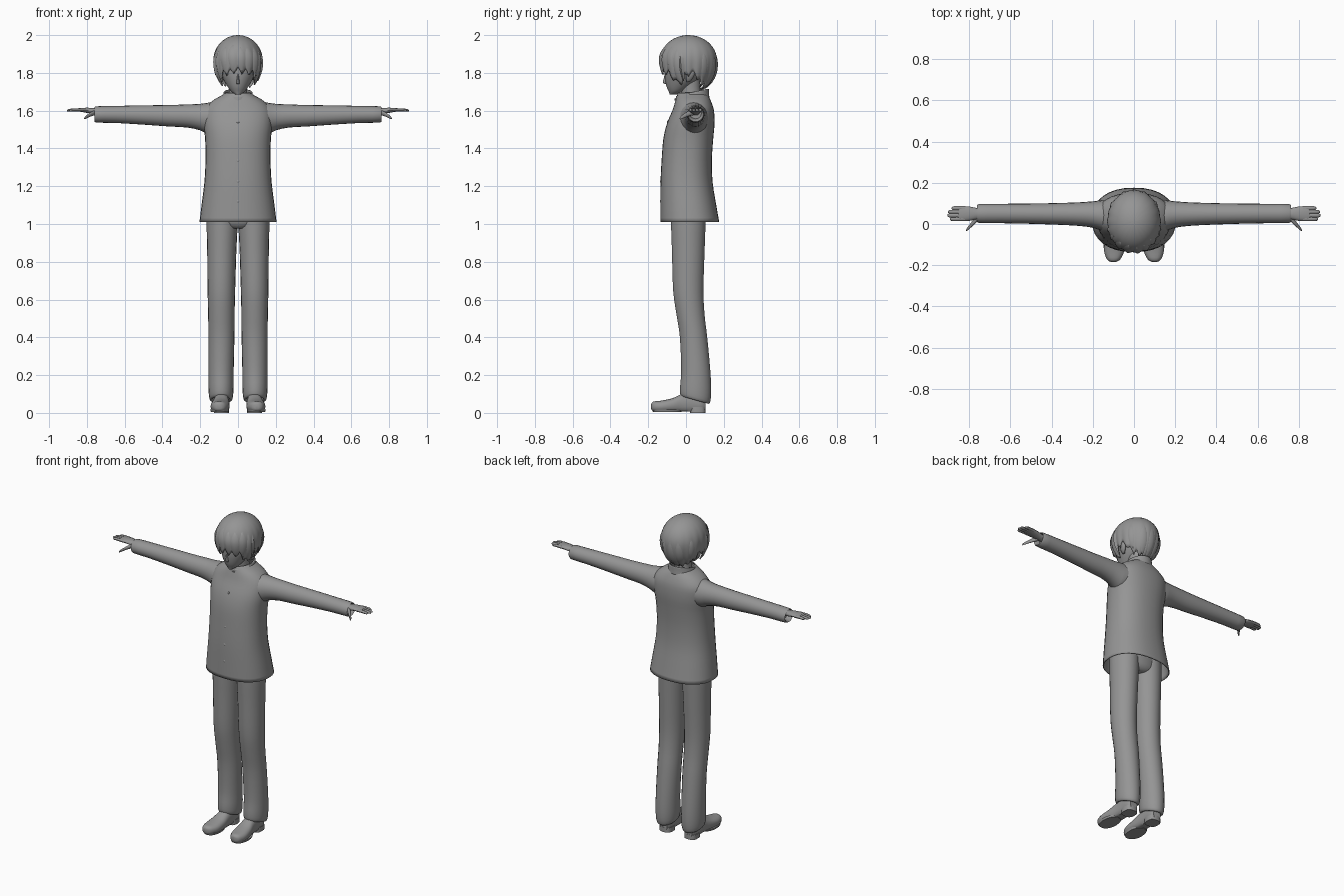
import bpy, bmesh, math
from mathutils import Vector

grey = bpy.data.materials.new("plain grey")
grey.diffuse_color = (0.3, 0.3, 0.3, 1)


def finish(name, bm, angle=50, mirror=False, thick=0):
    bmesh.ops.recalc_face_normals(bm, faces=bm.faces)
    me = bpy.data.meshes.new(name)
    bm.to_mesh(me)
    bm.free()
    ob = bpy.data.objects.new(name, me)
    bpy.context.collection.objects.link(ob)
    me.materials.append(grey)
    bpy.ops.object.select_all(action='DESELECT')
    ob.select_set(True)
    bpy.context.view_layer.objects.active = ob
    bpy.ops.object.shade_smooth_by_angle(angle=math.radians(angle))
    if thick:
        sol = ob.modifiers.new("thickness", 'SOLIDIFY')
        sol.thickness = thick
    if mirror:
        ob.modifiers.new("mirror", 'MIRROR').use_clip = False
    return ob


def smooth_path(rows, steps):
    """Catmull-Rom interpolation through section rows."""
    out = []
    for i in range(len(rows) - 1):
        quad = [rows[max(i - 1, 0)], rows[i], rows[i + 1], rows[min(i + 2, len(rows) - 1)]]
        for s in range(steps):
            t = s / steps
            out.append([0.5 * (2 * b + (c - a) * t + (2 * a - 5 * b + 4 * c - d) * t * t
                               + (3 * b - a - 3 * c + d) * t ** 3) for a, b, c, d in zip(*quad)])
    return out + [list(rows[-1])]


def loft(name, axis, rows, n=20, power=2.0, steps=3, caps=True, warp=None, **kw):
    """Rows are (position on axis, centre 1, centre 2, radius 1, radius 2)."""
    bm = bmesh.new()
    rings = []
    for p, c1, c2, r1, r2 in smooth_path(rows, steps):
        ring = []
        for k in range(n):
            a = 2 * math.pi * k / n
            u = c1 + r1 * math.copysign(abs(math.cos(a)) ** (2 / power), math.cos(a))
            v = c2 + r2 * math.copysign(abs(math.sin(a)) ** (2 / power), math.sin(a))
            co = Vector({'x': (p, u, v), 'y': (u, p, v), 'z': (u, v, p)}[axis])
            ring.append(bm.verts.new(warp(co) if warp else co))
        rings.append(ring)
    for a, b in zip(rings, rings[1:]):
        for k in range(n):
            bm.faces.new((a[k], a[(k + 1) % n], b[(k + 1) % n], b[k]))
    if caps:
        bm.faces.new(rings[0])
        bm.faces.new(rings[-1])
    return finish(name, bm, **kw)


def lerp_table(table, x):
    for (x0, y0), (x1, y1) in zip(table, table[1:]):
        if x <= x1:
            return y0 + (y1 - y0) * (x - x0) / (x1 - x0)
    return table[-1][1]


# Jacket body with an open hem
loft("jacket", 'z', [
    (1.01, 0, .02, .198, .15), (1.10, 0, .012, .187, .142), (1.22, 0, .003, .172, .132),
    (1.34, 0, .004, .166, .127), (1.45, 0, .012, .168, .126), (1.53, 0, .025, .176, .12),
    (1.60, 0, .038, .172, .104), (1.645, 0, .038, .135, .09), (1.675, 0, .035, .085, .078),
    (1.69, 0, .033, .06, .07)], n=32, power=2.3, caps=False, thick=-.006)


# Standing collar, lower at the front, on the neck
def collar_tilt(co):
    co.z += (co.y - .03) * .25
    return co


loft("collar", 'z', [(1.645, 0, .033, .08, .083), (1.67, 0, .033, .073, .081),
                     (1.695, 0, .034, .068, .079)], n=28, caps=False, warp=collar_tilt, thick=-.008)
loft("neck", 'z', [(1.63, 0, .033, .055, .06), (1.70, 0, .025, .048, .052),
                   (1.78, 0, .02, .05, .055)])

# Front buttons and collar hook
for i, (z, y) in enumerate([(1.54, -.094), (1.435, -.114), (1.335, -.124), (1.225, -.13), (1.12, -.131)]):
    loft(f"button_{i + 1}", 'y', [(y - .007, 0, z, .004, .004), (y - .004, 0, z, .008, .008),
                                  (y + .006, 0, z, .008, .008)], n=10, steps=1)
loft("collar_hook", 'y', [(-.06, .008, 1.66, .006, .005), (-.04, .008, 1.66, .006, .005)], n=8, steps=1)

# Sleeves with a recessed cuff opening
loft("sleeve", 'x', [
    (.10, .035, 1.565, .085, .075), (.15, .04, 1.558, .076, .085), (.20, .046, 1.566, .064, .07),
    (.27, .048, 1.572, .057, .061), (.36, .049, 1.573, .053, .057), (.50, .05, 1.577, .049, .051),
    (.65, .051, 1.58, .047, .045), (.752, .051, 1.58, .046, .043), (.754, .051, 1.582, .036, .034),
    (.73, .051, 1.585, .03, .028)], n=20, steps=2, mirror=True)

# Hands: palm, four fingers, thumb
loft("palm", 'x', [(.72, .05, 1.592, .024, .018), (.76, .05, 1.597, .027, .017),
                   (.80, .05, 1.602, .035, .014), (.835, .05, 1.604, .036, .010),
                   (.85, .05, 1.604, .033, .008)], n=14, mirror=True)
for i, tip in enumerate([.893, .905, .902, .885]):
    y = .024 + i * .0175
    loft(f"finger_{i + 1}", 'x', [(.82, y, 1.603, .010, .009), (.86, y, 1.604, .010, .008),
                                  (tip - .008, y, 1.602, .009, .007), (tip, y, 1.6, .003, .003)],
         n=8, steps=2, mirror=True)
loft("thumb", 'x', [(.755, .035, 1.59, .016, .014), (.775, .012, 1.583, .015, .013),
                    (.793, -.008, 1.573, .011, .010), (.808, -.024, 1.563, .008, .008),
                    (.814, -.031, 1.558, .003, .003)], n=10, steps=2, mirror=True)


# Trousers: hips and legs with a hem that rises over the instep
def hem_tilt(co):
    co.z -= (co.y - .06) * .38 * max(0, 1 - co.z / .25)
    return co


loft("hips", 'z', [(.975, 0, .012, .05, .06), (1.01, 0, .012, .15, .088), (1.15, 0, .01, .155, .1)], n=24)
loft("trouser_leg", 'z', [
    (1.10, .083, .012, .08, .092), (1.0, .084, .012, .082, .092), (.85, .086, .012, .077, .087),
    (.65, .088, .012, .073, .081), (.52, .088, .024, .07, .075), (.40, .088, .040, .069, .073),
    (.22, .09, .052, .067, .078), (.12, .09, .051, .066, .083), (.07, .09, .048, .06, .078),
    (.068, .09, .046, .045, .06), (.10, .09, .045, .04, .055)], n=22, mirror=True, warp=hem_tilt)


# Shoes with a flat sole and a raised heel block
def flatten_sole(co):
    co.z = max(co.z, .008)
    return co


loft("shoe", 'y', [
    (-.184, .100, .034, .012, .014), (-.172, .099, .034, .032, .026), (-.13, .096, .034, .049, .031),
    (-.07, .092, .04, .048, .038), (-.02, .088, .05, .041, .052), (.03, .087, .056, .039, .058),
    (.08, .087, .05, .037, .05), (.102, .087, .045, .026, .038)],
     n=20, power=2.4, warp=flatten_sole, mirror=True)
loft("shoe_heel", 'z', [(0, .087, .062, .04, .042), (.03, .087, .062, .04, .042)],
     n=20, power=2.8, steps=1, mirror=True)
loft("shoe_sole", 'z', [(.006, .097, -.10, .047, .075), (.018, .097, -.10, .051, .08)],
     n=20, power=2.2, steps=1, mirror=True)

# Head, nose and ears
loft("head", 'z', [
    (1.685, 0, -.068, .012, .018), (1.70, 0, -.055, .034, .036), (1.725, 0, -.04, .054, .062),
    (1.76, 0, -.022, .075, .088), (1.80, 0, -.01, .092, .103), (1.86, 0, .005, .102, .115),
    (1.92, 0, .015, .095, .11), (1.96, 0, .015, .06, .07)], n=28)
loft("nose", 'z', [(1.742, 0, -.106, .008, .006), (1.75, 0, -.111, .009, .012),
                   (1.77, 0, -.109, .006, .009), (1.80, 0, -.108, .004, .004)], n=8, steps=2)
loft("ear", 'z', [(1.752, .088, .012, .006, .008), (1.77, .097, .018, .010, .018),
                  (1.80, .103, .024, .012, .024), (1.825, .103, .026, .008, .016)],
     n=12, steps=2, mirror=True)

# Hair cap with a jagged lower edge: fringe, sideburns, gap at the ears, nape
EDGE = [(0, 1.815), (.75, 1.80), (1.05, 1.75), (1.3, 1.75), (1.5, 1.80),
        (1.8, 1.80), (2.1, 1.75), (2.6, 1.725), (math.pi, 1.71)]
SEG, ROWS, CLUMPS = 108, 16, 18


def hair_point(th, phi):
    s, c = math.sin(phi), math.cos(phi)
    r = s if c > 0 else s ** .75
    return Vector((.131 * r * math.sin(th), .013 - .152 * r * math.cos(th),
                   1.865 + (.135 if c > 0 else .17) * c))


bm = bmesh.new()
crown = bm.verts.new((0, .013, 2.0))
grid = []
for k in range(SEG):
    th = 2 * math.pi * k / SEG - math.pi
    wave = abs((k * CLUMPS / SEG) % 1 * 2 - 1)
    z = lerp_table(EDGE, abs(th)) + .038 * (wave - .55) * (1 if k // 6 % 2 else .7)
    limit = math.acos(max(-.97, (z - 1.865) / .17))
    col = []
    for j in range(1, ROWS + 1):
        t = j / ROWS
        p = hair_point(th, limit * t)
        out = Vector((p.x, p.y - .013, 0))
        col.append(bm.verts.new(p - out * .05 * wave * t ** 3))
    grid.append(col)
for k in range(SEG):
    a, b = grid[k], grid[(k + 1) % SEG]
    bm.faces.new((crown, a[0], b[0]))
    for j in range(ROWS - 1):
        bm.faces.new((a[j], a[j + 1], b[j + 1], b[j]))
finish("hair_cap", bm, angle=60, thick=.008)

# Loose locks laid over the cap: angle round the head, start, tip, width
LOCKS = [(-1.0, 1.1, 2.3, .02), (-.62, 1.0, 2.0, .024), (-.25, .9, 1.98, .024), (.12, 1.0, 1.95, .022),
         (.45, 1.0, 2.02, .024), (.8, 1.0, 2.1, .022), (1.1, 1.1, 2.35, .02), (1.3, 1.2, 2.25, .016),
         (-1.28, 1.2, 2.3, .016), (2.2, 1.3, 2.3, .022), (-2.2, 1.3, 2.3, .022), (2.75, 1.4, 2.5, .024),
         (-2.75, 1.4, 2.5, .024), (math.pi, 1.4, 2.62, .024)]
for i, (th, p0, p1, w) in enumerate(LOCKS):
    bm = bmesh.new()
    rings = []
    for j in range(9):
        t = j / 8
        p = hair_point(th + .06 * t * t, p0 + (p1 - p0) * t)
        out = Vector((p.x, p.y - .013, 0)).normalized()
        side = Vector((-out.y, out.x, 0))
        width = w * math.sin(math.pi * min(.97, .12 + .85 * t)) ** .8
        bulge = .007 * math.sin(math.pi * min(.9, t))
        rings.append([bm.verts.new(q) for q in (p - side * width - out * .004, p + out * bulge,
                                                p + side * width - out * .004, p - out * .008)])
    for a, b in zip(rings, rings[1:]):
        for k in range(4):
            bm.faces.new((a[k], a[(k + 1) % 4], b[(k + 1) % 4], b[k]))
    bm.faces.new(rings[0])
    bm.faces.new(rings[-1])
    finish(f"hair_lock_{i + 1}", bm, angle=60)
